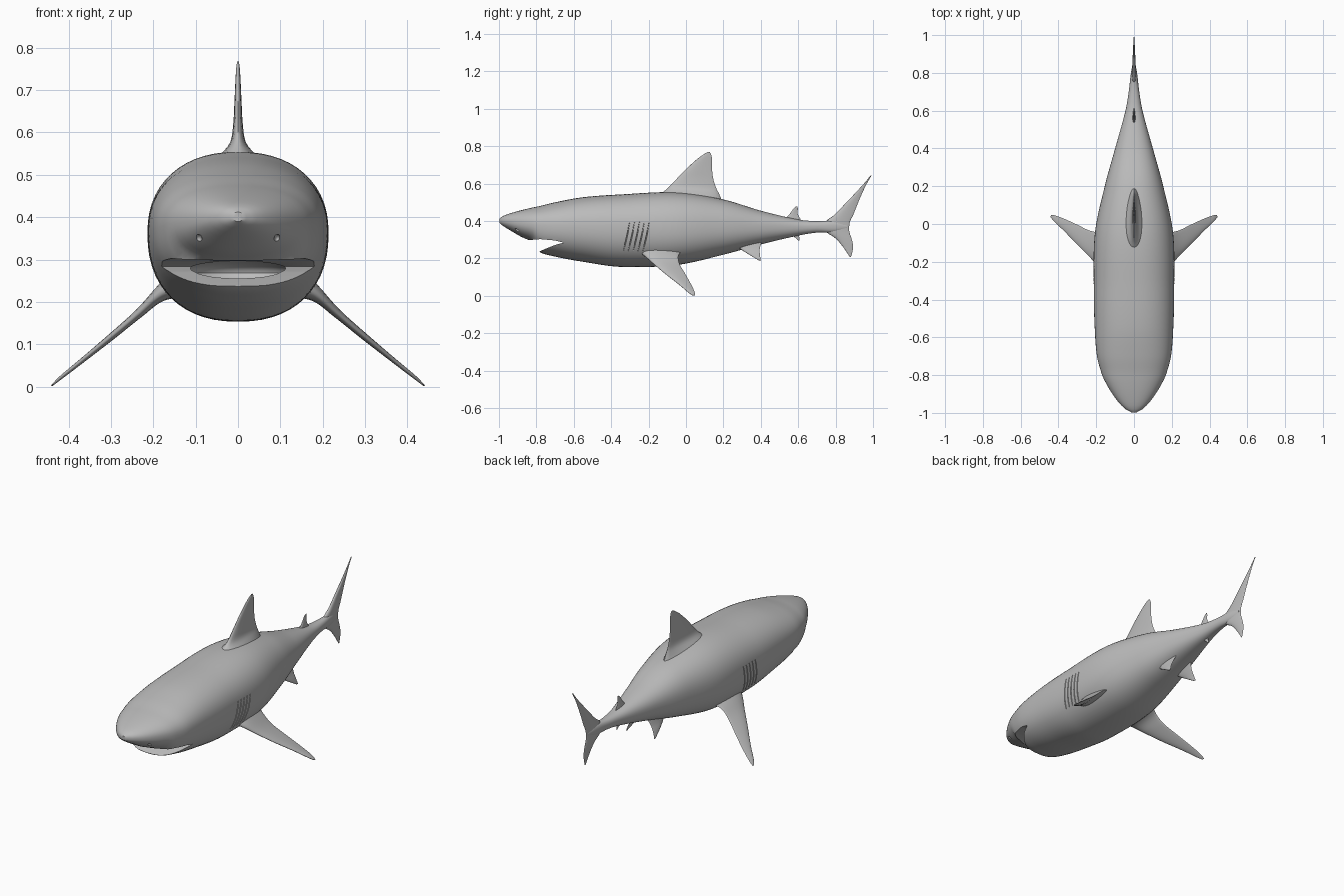
import bpy, bmesh, math
from mathutils import Vector

if "Cube" in bpy.data.objects:
    bpy.data.objects.remove(bpy.data.objects["Cube"])

grey = bpy.data.materials.new("shark_grey")
grey.diffuse_color = (0.5, 0.5, 0.5, 1)
grey.use_nodes = True
grey.node_tree.nodes["Principled BSDF"].inputs["Base Color"].default_value = grey.diffuse_color


def sample(rows, t):
    """Smooth interpolation of a station table by its first column."""
    i = 0
    while i < len(rows) - 2 and t > rows[i + 1][0]:
        i += 1
    a, b = rows[i], rows[i + 1]
    p, n = rows[max(i - 1, 0)], rows[min(i + 2, len(rows) - 1)]
    h = b[0] - a[0]
    u = (t - a[0]) / h
    out = []
    for k in range(1, len(a)):
        ma = (b[k] - p[k]) / (b[0] - p[0]) * h
        mb = (n[k] - a[k]) / (n[0] - a[0]) * h
        out.append((2*u**3 - 3*u**2 + 1) * a[k] + (u**3 - 2*u**2 + u) * ma
                   + (3*u**2 - 2*u**3) * b[k] + (u**3 - u**2) * mb)
    return out


def loft(name, rings):
    """Closed tube through rings of points, capped at both ends."""
    bm = bmesh.new()
    vs = [[bm.verts.new(p) for p in r] for r in rings]
    n = len(vs[0])
    for a, b in zip(vs, vs[1:]):
        for i in range(n):
            bm.faces.new((a[i], a[(i + 1) % n], b[(i + 1) % n], b[i]))
    bm.faces.new(vs[0])
    bm.faces.new(vs[-1])
    bmesh.ops.recalc_face_normals(bm, faces=bm.faces)
    me = bpy.data.meshes.new(name)
    bm.to_mesh(me)
    bm.free()
    me.materials.append(grey)
    ob = bpy.data.objects.new(name, me)
    bpy.context.collection.objects.link(ob)
    return ob


def select(ob):
    bpy.ops.object.select_all(action='DESELECT')
    ob.select_set(True)
    bpy.context.view_layer.objects.active = ob


def smooth(ob, angle=40):
    select(ob)
    bpy.ops.object.shade_smooth_by_angle(angle=math.radians(angle))


def cut(ob, cutter):
    m = ob.modifiers.new("cut", 'BOOLEAN')
    m.operation, m.solver, m.object = 'DIFFERENCE', 'EXACT', cutter
    select(ob)
    bpy.ops.object.modifier_apply(modifier=m.name)
    bpy.data.objects.remove(cutter)


def ball(name, loc, scale):
    bpy.ops.mesh.primitive_uv_sphere_add(segments=24, ring_count=14, location=loc)
    ob = bpy.context.object
    ob.name, ob.scale = name, scale
    ob.data.materials.append(grey)
    return ob


# Body stations: y, half width, top, bottom, height of widest point
BODY = [(-0.998, .012, .412, .390, .400), (-0.98, .045, .426, .375, .400),
        (-0.94, .085, .441, .350, .395), (-0.88, .127, .458, .315, .390),
        (-0.82, .160, .472, .285, .385), (-0.79, .172, .478, .238, .380),
        (-0.70, .196, .500, .210, .375), (-0.55, .208, .527, .182, .370),
        (-0.35, .213, .542, .155, .365), (-0.05, .207, .553, .165, .360),
        (0.20, .155, .515, .220, .365), (0.40, .100, .455, .275, .367),
        (0.60, .045, .408, .322, .367), (0.70, .028, .399, .338, .370),
        (0.80, .016, .400, .340, .370), (0.86, .005, .380, .360, .370)]


def skin(y, a, off=0.0):
    """Point on the body surface at station y and angle a."""
    w, top, bot, mid = sample(BODY, y)
    c, s = math.cos(a), math.sin(a)
    x = math.copysign(abs(c) ** 0.88, c) * (w + off)
    z = mid + math.copysign(abs(s) ** 0.88, s) * ((top - mid if s > 0 else mid - bot) + off)
    return Vector((x, y, z))


ys = [-0.998, -0.994, -0.988] + [-0.98 + 0.02 * i for i in range(93)]
body = loft("body", [[skin(y, math.tau * i / 56) for i in range(56)] for y in ys])

# Mouth slot and cavity
MOUTH = [(-.90, .297), (-.85, .297), (-.78, .303), (-.70, .296), (-.655, .284),
         (-.70, .272), (-.745, .254), (-.785, .237), (-.80, .19), (-.90, .19)]
cut(body, loft("mouth_cutter", [[(x, y, z) for y, z in MOUTH] for x in (-.3, .3)]))
cut(body, ball("cavity_cutter", (0, -.645, .268), (.125, .105, .034)))

# Gill slits: thin grooves that follow the flank
for side in (1, -1):
    for k in range(5):
        rings = []
        for i in range(13):
            a = -0.58 + 0.72 * i / 12
            y = -0.335 + 0.026 * k + 0.035 * i / 12
            d = 0.011 * math.sin(math.pi * (i + 0.6) / 13.2)
            pts = [skin(y - .005, a, .012), skin(y + .004, a, .012),
                   skin(y + .001, a, -d), skin(y - .001, a, -d)]
            rings.append([(p.x * side, p.y, p.z) for p in pts])
        cut(body, loft("gill_cutter", rings))
    # Nostril pits
    cut(body, ball("nostril_cutter", (side * .093, -.908, .348), (.008, .016, .012)))
smooth(body, 35)


def fin(name, rows, normal, side=1, steps=28):
    """Fin from stations: span, x, z, leading y, trailing y, half thickness."""
    nx, nz = normal
    rings = []
    for i in range(steps + 1):
        t = rows[0][0] + (rows[-1][0] - rows[0][0]) * i / steps
        x, z, y0, y1, th = sample(rows, t)
        ring = []
        for j in range(24):
            a = math.tau * j / 24
            o = th * math.sin(a) * (0.75 - 0.35 * math.cos(a))
            ring.append((side * (x + nx * o), (y0 + y1) / 2 + (y1 - y0) / 2 * math.cos(a), z + nz * o))
        rings.append(ring)
    smooth(loft(name, rings), 60)


def upright(name, rows):
    """Fin on the centre plane: z, leading y, trailing y, half thickness."""
    fin(name, [(z, 0, z, a, b, th) for z, a, b, th in rows], (1, 0))


upright("dorsal_fin", [(.515, -.17, .19, .09), (.545, -.135, .177, .055), (.575, -.098, .162, .024),
                       (.62, -.055, .147, .014), (.68, .003, .139, .010), (.73, .058, .139, .007),
                       (.755, .092, .135, .005), (.768, .115, .127, .002)])
upright("rear_dorsal_fin", [(.38, .51, .625, .018), (.41, .528, .612, .010), (.44, .556, .597, .006),
                            (.465, .574, .598, .004), (.478, .588, .596, .002)])
upright("anal_fin", [(.295, .602, .608, .002), (.31, .585, .606, .004), (.33, .562, .604, .007),
                     (.35, .54, .61, .012)])
upright("tail_fin", [(.207, .876, .882, .002), (.235, .858, .890, .004), (.27, .833, .893, .007),
                     (.31, .797, .884, .011), (.345, .745, .873, .015), (.395, .745, .876, .015),
                     (.43, .79, .893, .012), (.50, .858, .921, .009), (.56, .915, .947, .006),
                     (.61, .960, .972, .004), (.643, .986, .992, .002)])

for side, label in ((1, "right"), (-1, "left")):
    fin(label + "_pectoral_fin",
        [(0, .13, .245, -.26, -.01, .050), (1, .185, .217, -.225, -.04, .022),
         (2, .235, .172, -.175, -.035, .013), (3, .30, .117, -.11, -.004, .010),
         (4, .37, .060, -.037, .028, .007), (5, .42, .020, .010, .046, .005),
         (5.5, .44, .002, .034, .047, .002)], (.64, .77), side)
    fin(label + "_pelvic_fin",
        [(0, .045, .30, .24, .41, .020), (1, .062, .255, .285, .395, .011),
         (2, .076, .222, .335, .395, .006), (3, .086, .190, .388, .400, .002)], (.9, .42), side)
    smooth(ball(label + "_eye", (side * .152, -.80, .393), (.013, .013, .013)))
